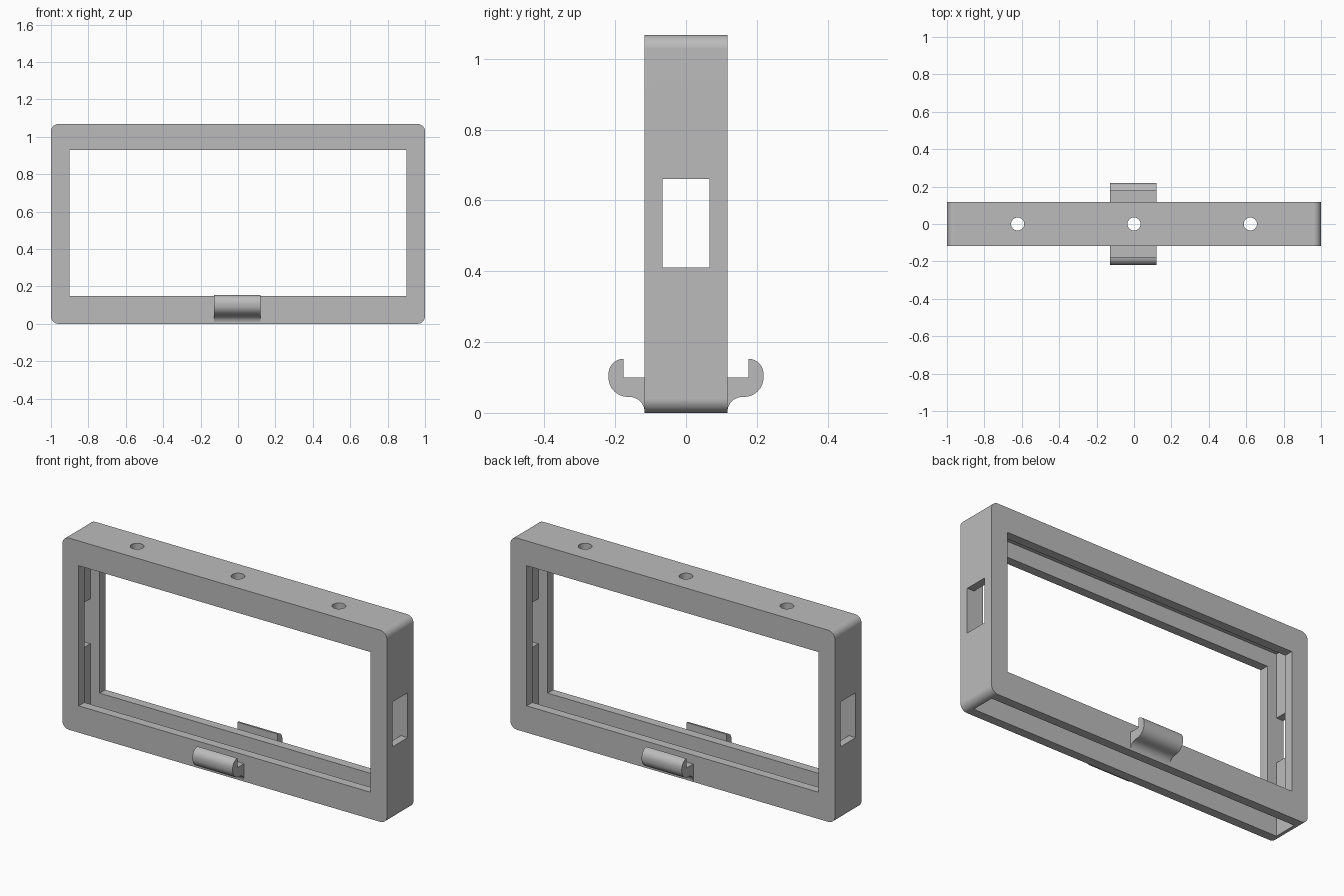
import bpy, bmesh
from math import sin, cos, pi, radians
from mathutils import Vector

if "Cube" in bpy.data.objects:
    bpy.data.objects.remove(bpy.data.objects["Cube"], do_unlink=True)

WIDTH, DEPTH, HEIGHT = 2.0, 0.235, 1.068
WALL = 0.05                      # thickness of front and back walls
CAVITY_X, CAVITY_TOP = 0.957, 1.018

grey = bpy.data.materials.new("plain grey")
grey.use_nodes = True
colour = (0.5, 0.5, 0.5, 1)
grey.diffuse_color = colour
grey.node_tree.nodes["Principled BSDF"].inputs["Base Color"].default_value = colour


def prism(name, points, sweep):
    """Closed solid made by sweeping a planar outline along a vector."""
    bm = bmesh.new()
    face = bm.faces.new([bm.verts.new(p) for p in points])
    ext = bmesh.ops.extrude_face_region(bm, geom=[face])
    moved = [g for g in ext["geom"] if isinstance(g, bmesh.types.BMVert)]
    bmesh.ops.translate(bm, verts=moved, vec=Vector(sweep))
    bmesh.ops.recalc_face_normals(bm, faces=bm.faces[:])
    mesh = bpy.data.meshes.new(name)
    bm.to_mesh(mesh)
    bm.free()
    mesh.materials.append(grey)
    obj = bpy.data.objects.new(name, mesh)
    bpy.context.collection.objects.link(obj)
    return obj


def arc(cx, cz, r, start, end, steps=8):
    angles = [radians(start + (end - start) * i / steps) for i in range(steps + 1)]
    return [(cx + r * cos(a), cz + r * sin(a)) for a in angles]


def box(name, x0, x1, y0, y1, z0, z1):
    return prism(name, [(x0, y0, z0), (x1, y0, z0), (x1, y0, z1), (x0, y0, z1)],
                 (0, y1 - y0, 0))


def activate(obj):
    bpy.ops.object.select_all(action="DESELECT")
    obj.select_set(True)
    bpy.context.view_layer.objects.active = obj


def cut(target, cutter):
    mod = target.modifiers.new("cut", "BOOLEAN")
    mod.operation, mod.solver, mod.object = "DIFFERENCE", "EXACT", cutter
    activate(target)
    bpy.ops.object.modifier_apply(modifier=mod.name)
    bpy.data.objects.remove(cutter, do_unlink=True)


def smooth(obj):
    activate(obj)
    bpy.ops.object.shade_smooth_by_angle(angle=radians(30))
    weighted = obj.modifiers.new("even shading", "WEIGHTED_NORMAL")
    weighted.keep_sharp = True


# Outer case with rounded corners
R = 0.04
right, top = WIDTH / 2 - R, HEIGHT - R
outline = (arc(right, top, R, 0, 90) + arc(-right, top, R, 90, 180)
           + arc(-right, R, R, 180, 270) + arc(right, R, R, 270, 360))
case = prism("case", [(x, -DEPTH / 2, z) for x, z in outline], (0, DEPTH, 0))

# Hollow inside, open at the bottom
inner = DEPTH / 2 - WALL
cut(case, box("cavity_cutter", -CAVITY_X, CAVITY_X, -inner, inner, -0.1, CAVITY_TOP))

# Large window through front and back
cut(case, box("window_cutter", -0.9, 0.9, -0.3, 0.3, 0.149, 0.93))

# Rectangular opening in each end
for side in (-1, 1):
    xs = sorted((side * 0.93, side * 1.1))
    cut(case, box("end_cutter", *xs, -0.066, 0.066, 0.41, 0.66))

# Three round holes in the top
for x in (-0.622, 0, 0.622):
    ring = [(x + 0.035 * cos(i * pi / 16), 0.035 * sin(i * pi / 16), 1.0)
            for i in range(32)]
    cut(case, prism("hole_cutter", ring, (0, 0, 0.2)))
smooth(case)

# Upturned hook on front and back: shelf, lip, rounded nose, concave root
face = DEPTH / 2
hook = [(face - 0.01, 0.1), (0.176, 0.1), (0.176, 0.153)]
hook += arc(0.176, 0.11, 0.043, 80, 0, 6)
hook += arc(0.164, 0.1, 0.055, 0, -90, 8)
hook += arc(0.159, 0.003, 0.042, 90, 176, 8)
hook += [(face - 0.01, 0.004)]
for name, side in (("front_hook", -1), ("back_hook", 1)):
    smooth(prism(name, [(-0.127, side * y, z) for y, z in hook], (0.247, 0, 0)))
